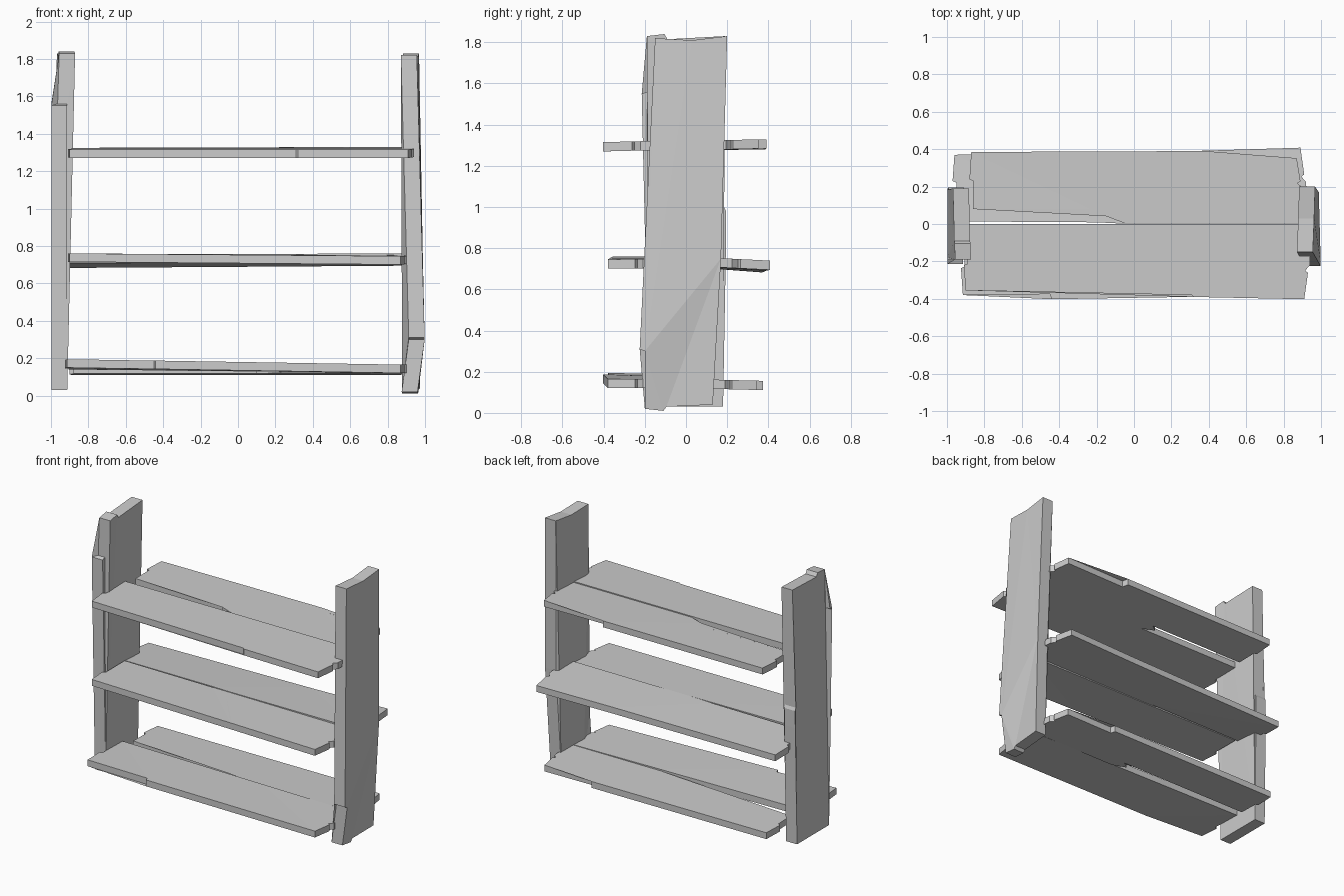
import bpy, bmesh

cube = bpy.data.objects.get("Cube")
if cube:
    bpy.data.objects.remove(cube, do_unlink=True)

grey = bpy.data.materials.new("plain_grey")
grey.use_nodes = True
grey.diffuse_color = (0.6, 0.6, 0.6, 1)
grey.node_tree.nodes["Principled BSDF"].inputs["Base Color"].default_value = (0.6, 0.6, 0.6, 1)


def slab(name, outline, thickness):
    """Closed board: an outline of 3D points pushed along a thickness vector."""
    bm = bmesh.new()
    near = [bm.verts.new(p) for p in outline]
    far = [bm.verts.new([a + b for a, b in zip(p, thickness)]) for p in outline]
    count = len(outline)
    bm.faces.new(near)
    bm.faces.new(far[::-1])
    for i in range(count):
        j = (i + 1) % count
        bm.faces.new((near[i], far[i], far[j], near[j]))
    bmesh.ops.triangulate(bm, faces=[f for f in bm.faces if len(f.verts) > 4])
    bmesh.ops.recalc_face_normals(bm, faces=bm.faces)
    mesh = bpy.data.meshes.new(name)
    bm.to_mesh(mesh)
    bm.free()
    mesh.materials.append(grey)
    obj = bpy.data.objects.new(name, mesh)
    bpy.context.collection.objects.link(obj)
    return obj


def plank(name, left, right, outer, step, inner, split, heights):
    """Shelf board with a split outer edge, a split inner edge and chipped ends.
    outer: y at left end, before step, after step, right end
    inner: y left and right of the split; heights: outer l/r, inner l/r"""
    a, b, c, d = outer
    inner_left, inner_right = inner
    outline = [
        (left, a), (step, b), (step + 0.01, c), (right - 0.04, d),
        (right - 0.02, d * 0.65), (right - 0.035, d * 0.62), (right - 0.01, d * 0.55),
        (right, inner_right),
        (split + 0.1, inner_right), (split, (inner_left + inner_right) / 2),
        (split + 0.05, inner_left), (left + 0.01, inner_left),
        (left + 0.01, a * 0.6), (left - 0.01, a * 0.62),
    ]
    ol, orr, il, ir = heights
    points = []
    for x, y in outline:
        u = (x - left) / (right - left)
        v = min(abs(y) / 0.4, 1)
        z = (ol + (orr - ol) * u) * v + (il + (ir - il) * u) * (1 - v)
        points.append((x, y, z))
    return slab(name, points, (0, 0, 0.045))


def post(name, side, outline):
    """Upright board; each point is y, z and how far it leans inward."""
    points = [(side * (0.998 - lean), y, z) for y, z, lean in outline]
    return slab(name, points, (-side * 0.085, 0, 0))


# Uprights, each with a broken corner at one end
post("right_post", -1, [
    (-0.18, 0.03, 0), (-0.215, 1.55, 0), (-0.19, 1.56, 0), (-0.19, 1.83, 0.042),
    (-0.105, 1.84, 0.038), (-0.09, 1.815, 0.037), (0.19, 1.83, 0.03),
    (0.185, 1.0, 0.005), (0.195, 0.98, 0.005), (0.195, 0.86, 0.003), (0.18, 0.03, 0),
])
post("left_post", 1, [
    (-0.2, 0.02, 0.038), (-0.11, 0.01, 0.035), (-0.095, 0.03, 0.035), (0.13, 0.04, 0.025),
    (0.17, 0.75, 0.01), (0.2, 1.83, 0.03), (0.03, 1.81, 0.035), (-0.15, 1.82, 0.042),
    (-0.225, 0.31, 0), (-0.2, 0.3, 0),
])

# Top shelf
plank("top_front_plank", -0.9, 0.95, (-0.355, -0.38, -0.39, -0.402), 0.31,
      (0.0, 0.0), -0.15, (1.27, 1.27, 1.28, 1.28))
plank("top_back_plank", -0.87, 0.91, (0.385, 0.39, 0.345, 0.352), 0.38,
      (0.08, 0.004), -0.15, (1.28, 1.285, 1.275, 1.275))

# Middle shelf
plank("middle_front_plank", -0.9, 0.91, (-0.355, -0.37, -0.37, -0.38), 0.2,
      (0.0, 0.0), -0.2, (0.715, 0.7, 0.715, 0.705))
plank("middle_back_plank", -0.96, 0.93, (0.37, 0.39, 0.39, 0.408), 0.3,
      (0.014, 0.004), -0.2, (0.68, 0.695, 0.71, 0.715))

# Bottom shelf
plank("bottom_front_plank", -0.915, 0.91, (-0.38, -0.375, -0.402, -0.38), -0.45,
      (0.0, 0.0), 0.1, (0.15, 0.12, 0.14, 0.12))
plank("bottom_back_plank", -0.89, 0.91, (0.37, 0.375, 0.34, 0.345), 0.48,
      (0.08, 0.004), 0.1, (0.11, 0.11, 0.12, 0.12))
